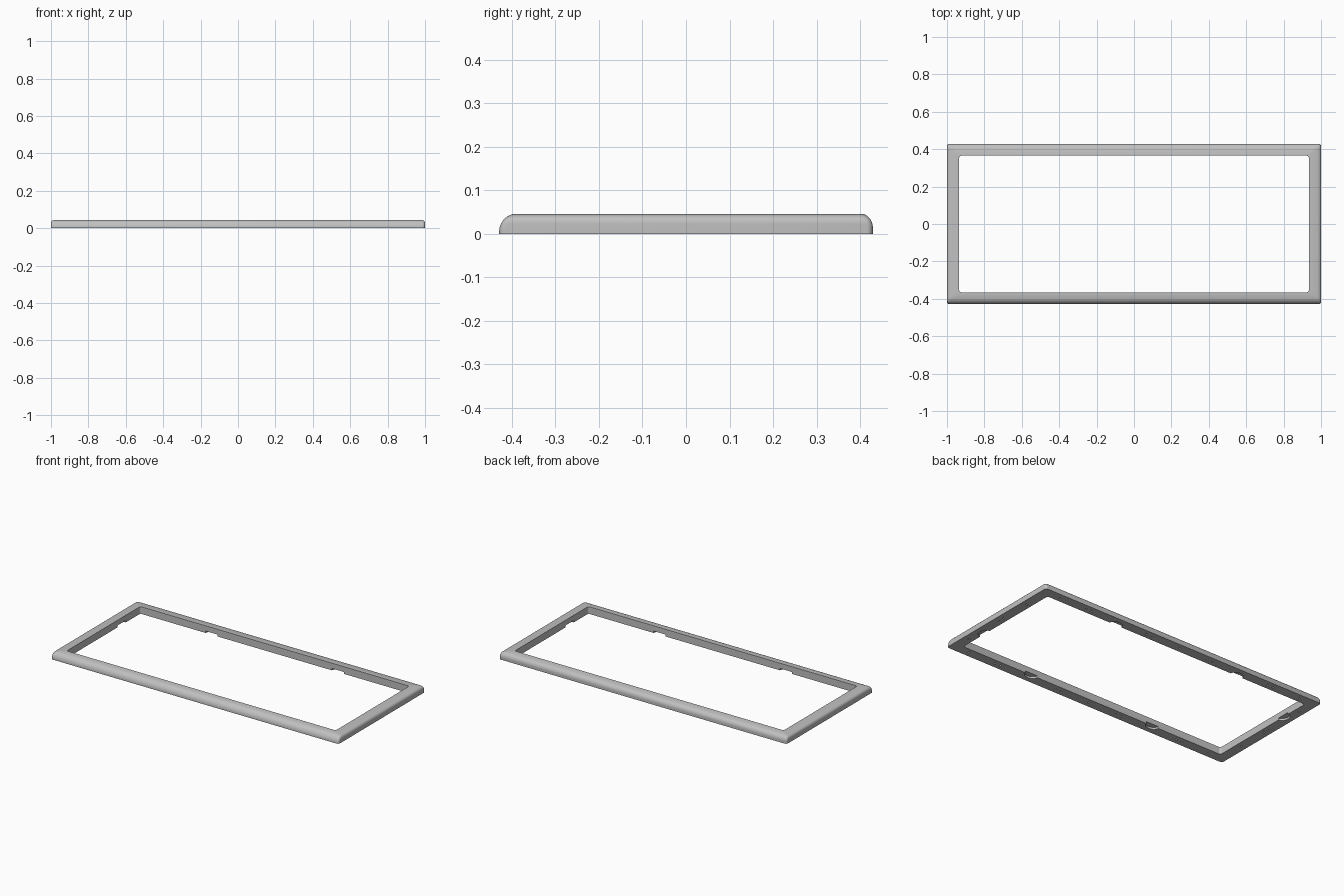
import bpy
import bmesh
from math import sin, cos, pi, sqrt

cube = bpy.data.objects.get("Cube")
if cube:
    bpy.data.objects.remove(cube, do_unlink=True)

HEIGHT = 0.045
INNER_X, INNER_Y = 0.935, 0.365

grey = bpy.data.materials.new("plain_grey")
grey.use_nodes = True
colour = (0.53, 0.53, 0.53, 1)
grey.diffuse_color = colour
grey.node_tree.nodes["Principled BSDF"].inputs["Base Color"].default_value = colour


def make_object(name, bm):
    bmesh.ops.recalc_face_normals(bm, faces=bm.faces)
    mesh = bpy.data.meshes.new(name)
    bm.to_mesh(mesh)
    bm.free()
    mesh.materials.append(grey)
    obj = bpy.data.objects.new(name, mesh)
    bpy.context.collection.objects.link(obj)
    return obj


def arc_inset(z, start, radius):
    """How far a rounded edge has curved inwards at height z."""
    rise = max(0, z - start)
    return radius - sqrt(max(0, radius ** 2 - rise ** 2))


def ring(bm, half_x, front, back, z, radius, steps=6):
    """Rounded rectangle loop of vertices at height z."""
    corners = [(half_x, back), (-half_x, back), (-half_x, front), (half_x, front)]
    verts = []
    for i, (x, y) in enumerate(corners):
        cx = x - radius if x > 0 else x + radius
        cy = y - radius if y > 0 else y + radius
        for s in range(steps + 1):
            a = (i + s / steps) * pi / 2
            verts.append(bm.verts.new((cx + radius * cos(a), cy + radius * sin(a), z)))
    return verts


# Frame body: rounded outer wall, flat top, straight inner wall, flat underside
bm = bmesh.new()
rings = []
for z in [0] + [0.005 + 0.04 * k / 10 for k in range(11)]:
    half_x = 1 - arc_inset(z, 0.025, 0.02)
    front = -0.429 + arc_inset(z, 0.005, 0.0417)
    back = 0.429 - arc_inset(z, 0.015, 0.033)
    rings.append(ring(bm, half_x, front, back, z, 0.014))
for z in (HEIGHT, 0):
    rings.append(ring(bm, INNER_X, -INNER_Y, INNER_Y, z, 0.012))
for a, b in zip(rings, rings[1:] + rings[:1]):
    n = len(a)
    for i in range(n):
        bm.faces.new((a[i], a[(i + 1) % n], b[(i + 1) % n], b[i]))
frame = make_object("frame", bm)

# Cutters for the finger notches and screw holes underneath
bm = bmesh.new()


def cutter(x, y, rx, ry, depth, sides):
    made = bmesh.ops.create_cone(bm, cap_ends=True, segments=sides,
                                 radius1=1, radius2=1, depth=2)["verts"]
    bmesh.ops.scale(bm, vec=(rx, ry, depth), verts=made)
    bmesh.ops.translate(bm, vec=(x, y, 0), verts=made)


for side in (1, -1):
    for x in (-0.44, 0.44):
        cutter(x, side * INNER_Y, 0.042, 0.034, 0.012, 24)
    cutter(-side * INNER_X, side * 0.18, 0.034, 0.042, 0.012, 24)
    for x in (0, 0.2, 0.24, 0.64, 0.68, 0.87):
        for sx in ((1, -1) if x else (1,)):
            cutter(sx * x, side * 0.395, 0.006, 0.006, 0.018, 12)
    for y in (-0.22, -0.02, 0.02, 0.28):
        cutter(-side * 0.965, side * y, 0.006, 0.006, 0.018, 12)
cutters = make_object("underside_cutters", bm)
cutters.hide_render = True

cut = frame.modifiers.new("underside_cuts", 'BOOLEAN')
cut.operation = 'DIFFERENCE'
cut.solver = 'EXACT'
cut.object = cutters
bpy.ops.object.select_all(action='DESELECT')
frame.select_set(True)
bpy.context.view_layer.objects.active = frame
bpy.ops.object.modifier_apply(modifier=cut.name)
bpy.data.objects.remove(cutters, do_unlink=True)
bpy.ops.object.shade_smooth_by_angle(angle=pi / 6)
